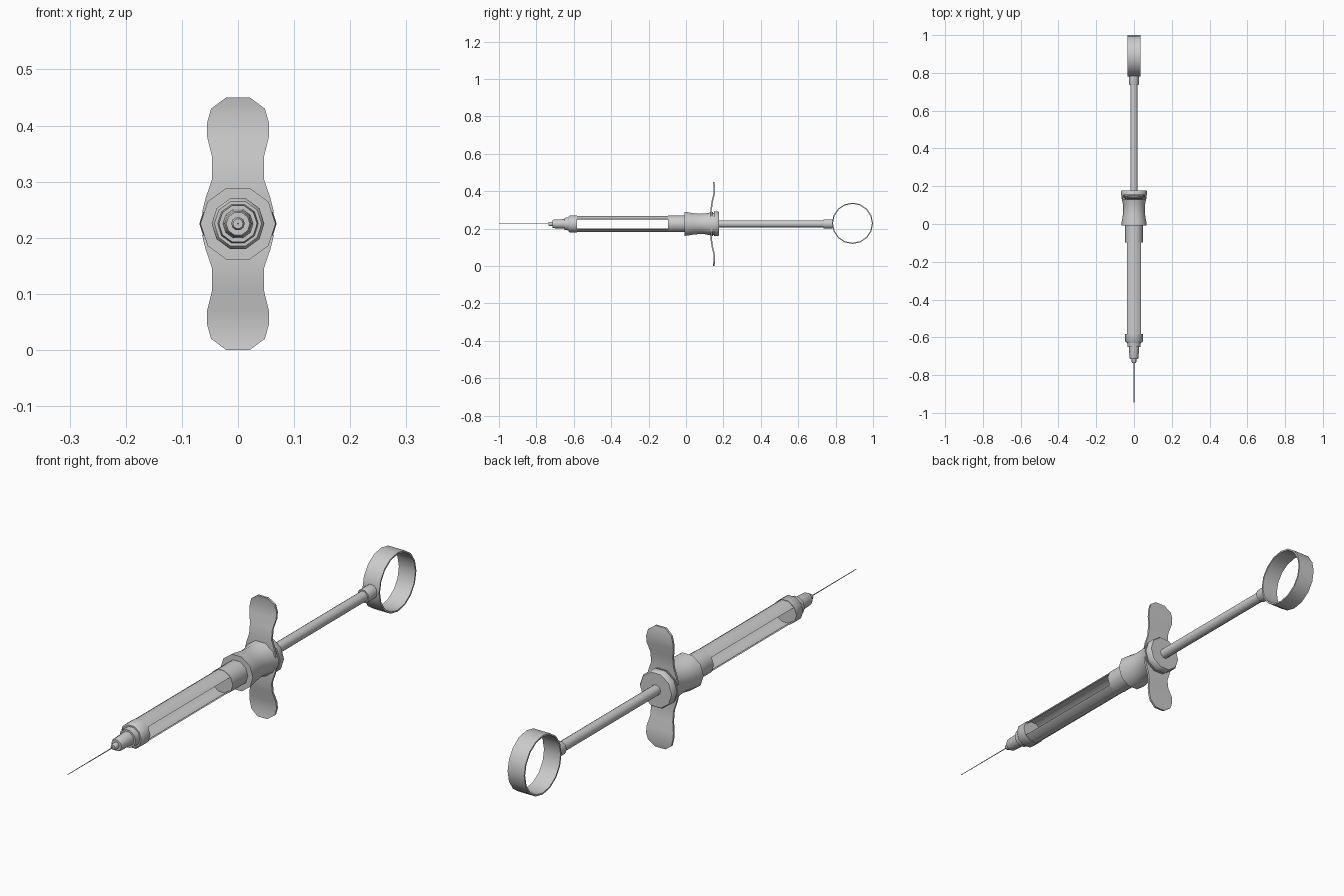
import bpy, bmesh, math

if "Cube" in bpy.data.objects:
    bpy.data.objects.remove(bpy.data.objects["Cube"])

ZC = 0.225   # height of the long axis


def make(name, verts, faces, angle=40):
    me = bpy.data.meshes.new(name)
    me.from_pydata(verts, [], faces)
    bm = bmesh.new()
    bm.from_mesh(me)
    bmesh.ops.recalc_face_normals(bm, faces=bm.faces)
    bm.to_mesh(me)
    bm.free()
    ob = bpy.data.objects.new(name, me)
    bpy.context.collection.objects.link(ob)
    bpy.ops.object.select_all(action='DESELECT')
    ob.select_set(True)
    bpy.context.view_layer.objects.active = ob
    bpy.ops.object.shade_smooth_by_angle(angle=math.radians(angle))
    return ob


def lathe(name, profile, n=10):
    """Solid of revolution about the long axis; profile is (y, radius)."""
    verts = [(r * math.cos(2 * math.pi * i / n), y, ZC + r * math.sin(2 * math.pi * i / n))
             for y, r in profile for i in range(n)]
    faces = [(k * n + i, k * n + (i + 1) % n, (k + 1) * n + (i + 1) % n, (k + 1) * n + i)
             for k in range(len(profile) - 1) for i in range(n)]
    last = (len(profile) - 1) * n
    faces += [tuple(range(n)), tuple(range(last, last + n))]
    return make(name, verts, faces)


# Needle and stepped nozzle
lathe("needle", [(-1.0, 0.0012), (-0.73, 0.0018)], 6)
lathe("nozzle", [(-0.736, 0.009), (-0.73, 0.012), (-0.715, 0.012), (-0.715, 0.021),
                 (-0.708, 0.024), (-0.65, 0.027), (-0.65, 0.034), (-0.622, 0.037)])
lathe("front_collar", [(-0.628, 0.042), (-0.622, 0.047), (-0.582, 0.047)])

# Barrel: upper and lower shells between two side windows
for name, start in (("barrel_upper_shell", 36), ("barrel_lower_shell", 216)):
    angs = [math.radians(start + 36 * i) for i in range(4)]
    section = [(0.045 * math.cos(a), 0.045 * math.sin(a)) for a in angs]
    section += [(0.040 * math.cos(a), 0.040 * math.sin(a)) for a in reversed(angs)]
    verts = [(x, y, ZC + z) for y in (-0.59, -0.09) for x, z in section]
    faces = [(i, (i + 1) % 8, 8 + (i + 1) % 8, 8 + i) for i in range(8)]
    for b in (0, 8):
        faces += [(b + i, b + i + 1, b + 6 - i, b + 7 - i) for i in range(3)]
    make(name, verts, faces)
lathe("rear_socket", [(-0.097, 0.0465), (0.0, 0.0465)])

# Waisted grip hub and rear cap
lathe("grip_hub", [(-0.008, 0.067), (0.012, 0.065), (0.04, 0.060), (0.07, 0.057),
                   (0.10, 0.058), (0.125, 0.063), (0.145, 0.068)])
lathe("rear_cap_neck", [(0.14, 0.062), (0.152, 0.062)])
lathe("rear_cap", [(0.150, 0.069), (0.172, 0.069), (0.177, 0.065)])

# Finger wings: rows of (distance from axis, half width, y), solidified
rows = [(0.02, 0.064, 0.136), (0.045, 0.058, 0.135), (0.08, 0.046, 0.135),
        (0.118, 0.046, 0.140), (0.155, 0.055, 0.149), (0.18, 0.055, 0.152),
        (0.205, 0.048, 0.151), (0.225, 0.021, 0.147)]
for name, s in (("upper_finger_wing", 1), ("lower_finger_wing", -1)):
    verts = [(sx * w, y + t, ZC + s * d) for d, w, y in rows
             for sx, t in ((-1, -0.004), (1, -0.004), (1, 0.004), (-1, 0.004))]
    faces = [(4 * k + i, 4 * k + (i + 1) % 4, 4 * k + 4 + (i + 1) % 4, 4 * k + 4 + i)
             for k in range(len(rows) - 1) for i in range(4)]
    e = 4 * (len(rows) - 1)
    faces += [(0, 1, 2, 3), (e, e + 1, e + 2, e + 3)]
    make(name, verts, faces, 30)

# Plunger rod with end ferrule
lathe("plunger_rod", [(0.17, 0.0195), (0.75, 0.0195)])
lathe("rod_ferrule", [(0.735, 0.024), (0.742, 0.026), (0.784, 0.026)])

# Thumb ring: flat band around the x axis
n = 16
verts, faces = [], []
for i in range(n):
    a = 2 * math.pi * i / n
    for x, r in ((-0.034, 0.110), (0.034, 0.110), (0.034, 0.104), (-0.034, 0.104)):
        verts.append((x, 0.89 + r * math.cos(a), ZC + 0.003 + r * math.sin(a)))
    j = (i + 1) % n
    faces += [(4 * i + k, 4 * i + (k + 1) % 4, 4 * j + (k + 1) % 4, 4 * j + k) for k in range(4)]
make("thumb_ring", verts, faces)
